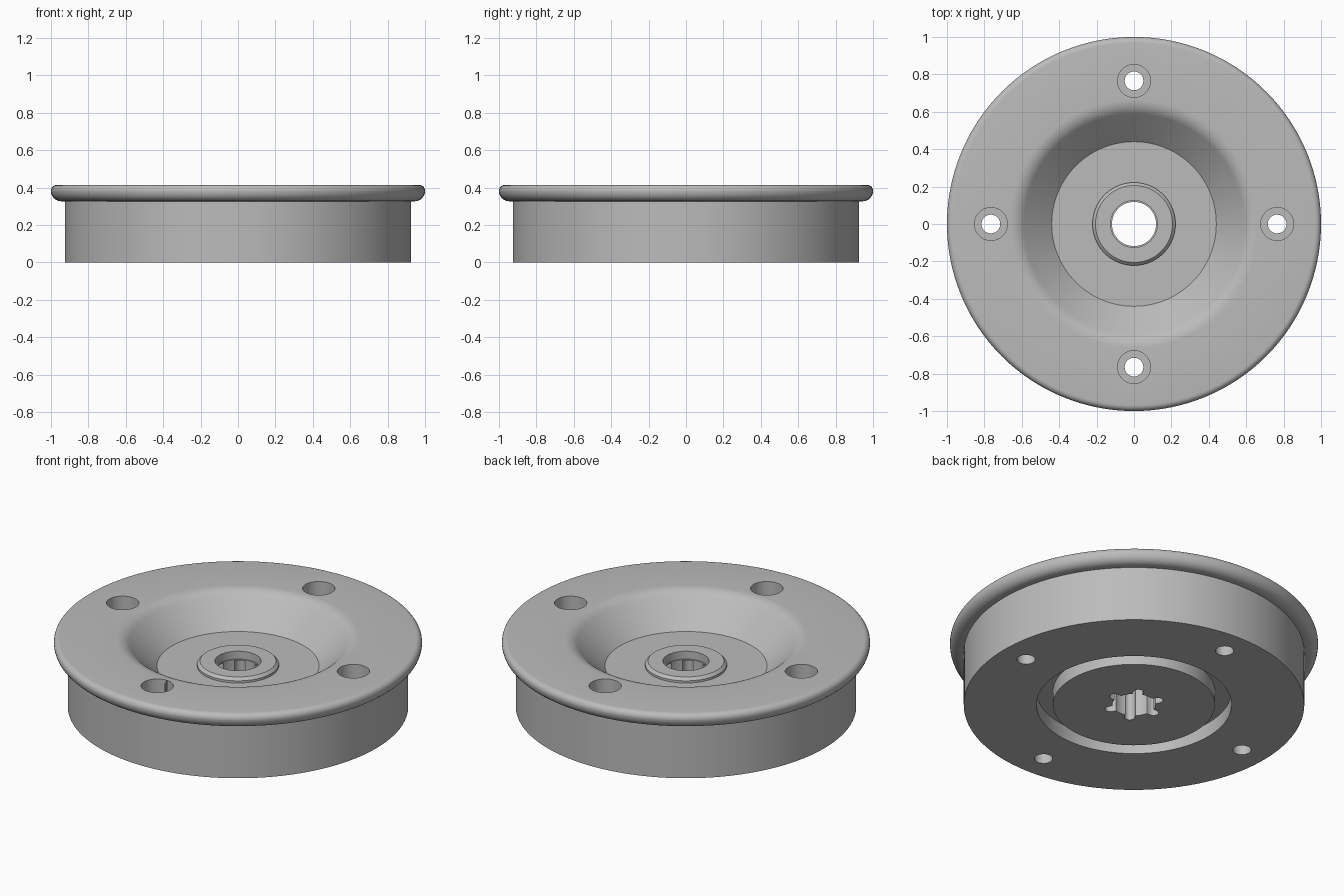
import bpy, bmesh
from math import cos, sin, pi, radians

SEGMENTS = 128

if "Cube" in bpy.data.objects:
    bpy.data.objects.remove(bpy.data.objects["Cube"], do_unlink=True)

grey = bpy.data.materials.new("plain grey")
grey.use_nodes = True
colour = (0.5, 0.5, 0.5, 1)
grey.diffuse_color = colour
grey.node_tree.nodes["Principled BSDF"].inputs["Base Color"].default_value = colour


def finish(name, bm):
    bmesh.ops.recalc_face_normals(bm, faces=bm.faces)
    mesh = bpy.data.meshes.new(name)
    bm.to_mesh(mesh)
    bm.free()
    mesh.materials.append(grey)
    obj = bpy.data.objects.new(name, mesh)
    bpy.context.collection.objects.link(obj)
    return obj


def arc(cx, cz, radius, start, end, steps=6):
    angles = [radians(start + (end - start) * i / steps) for i in range(steps + 1)]
    return [(cx + radius * cos(a), cz + radius * sin(a)) for a in angles]


def lathe(name, profile):
    # Turn a closed (radius, height) outline around the z axis
    bm = bmesh.new()
    rings = [[bm.verts.new((r * cos(a), r * sin(a), z)) for r, z in profile]
             for a in (2 * pi * i / SEGMENTS for i in range(SEGMENTS))]
    for i, ring in enumerate(rings):
        following = rings[(i + 1) % SEGMENTS]
        for j in range(len(profile)):
            k = (j + 1) % len(profile)
            bm.faces.new((ring[j], following[j], following[k], ring[k]))
    return finish(name, bm)


def cut(target, outline, bottom, top):
    # Remove an upright prism from the target
    bm = bmesh.new()
    face = bm.faces.new([bm.verts.new((x, y, bottom)) for x, y in outline])
    extruded = bmesh.ops.extrude_face_region(bm, geom=[face])["geom"]
    moved = [v for v in extruded if isinstance(v, bmesh.types.BMVert)]
    bmesh.ops.translate(bm, vec=(0, 0, top - bottom), verts=moved)
    cutter = finish("cutter", bm)
    cutter.hide_render = True
    mod = target.modifiers.new("cut", "BOOLEAN")
    mod.operation, mod.solver, mod.object = "DIFFERENCE", "EXACT", cutter
    bpy.context.view_layer.objects.active = target
    bpy.ops.object.modifier_apply(modifier=mod.name)
    bpy.data.objects.remove(cutter, do_unlink=True)


# Disc with an underside groove, overhanging rim, dished top and raised hub
profile = [(0.118, 0), (0.44, 0), (0.44, 0.085), (0.53, 0.085), (0.53, 0), (0.925, 0),
           (0.925, 0.327), (0.945, 0.327)]
profile += arc(0.945, 0.382, 0.055, -75, 0)
profile += arc(0.968, 0.383, 0.032, 0, 90)
profile += arc(0.665, 0.305, 0.11, 90, 135, 8)
profile += [(0.44, 0.243), (0.222, 0.243), (0.222, 0.256), (0.206, 0.272),
            (0.125, 0.272), (0.125, 0.225), (0.118, 0.225)]
disc = lathe("flanged_disc", profile)

# Counterbored screw holes
for i in range(4):
    x, y = 0.765 * cos(i * pi / 2), 0.765 * sin(i * pi / 2)
    cut(disc, [(x + px, y + py) for px, py in arc(0, 0, 0.05, 0, 350, 35)], -0.1, 0.6)
    cut(disc, [(x + px, y + py) for px, py in arc(0, 0, 0.088, 0, 352, 44)], 0.2, 0.6)

# Rounded slots making the six-armed shaft socket
for i in range(3):
    a = i * pi / 3
    slot = arc(0.138, 0, 0.028, -90, 90, 8) + arc(-0.138, 0, 0.028, 90, 270, 8)
    cut(disc, [(x * cos(a) - y * sin(a), x * sin(a) + y * cos(a)) for x, y in slot], -0.1, 0.22)

bpy.ops.object.select_all(action="DESELECT")
disc.select_set(True)
bpy.context.view_layer.objects.active = disc
bpy.ops.object.shade_smooth_by_angle(angle=radians(30))
